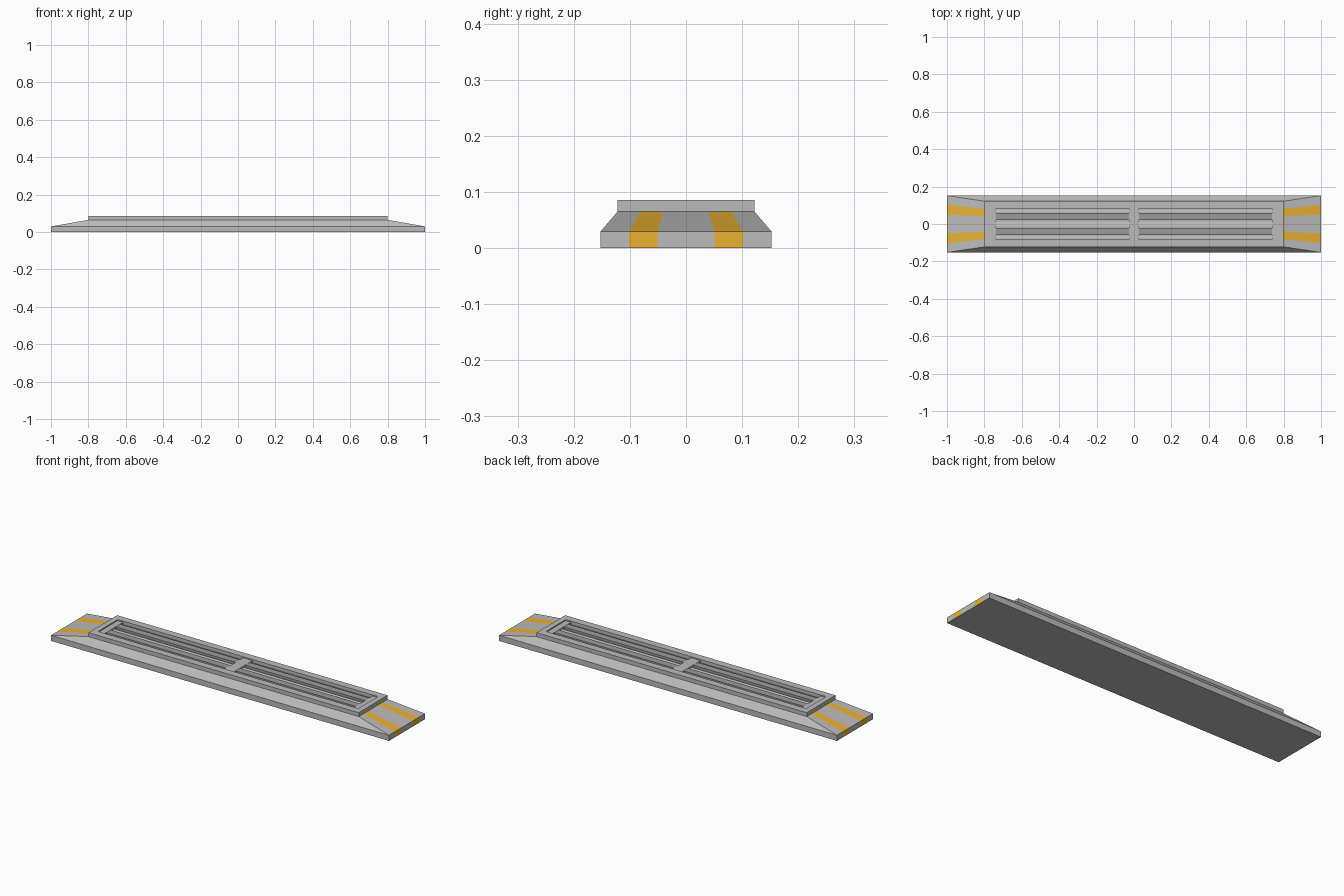
import bpy, bmesh

if "Cube" in bpy.data.objects:
    bpy.data.objects.remove(bpy.data.objects["Cube"])


def material(name, rgb):
    m = bpy.data.materials.new(name)
    m.diffuse_color = (*rgb, 1)
    m.use_nodes = True
    m.node_tree.nodes["Principled BSDF"].inputs["Base Color"].default_value = m.diffuse_color
    return m


grey = material("grey", (0.5, 0.5, 0.5))
orange = material("orange", (0.82, 0.45, 0.03))
dark = material("dark_grey", (0.33, 0.33, 0.33))
light = material("light_grey", (0.68, 0.7, 0.68))


def finish(name, bm, mats):
    bmesh.ops.recalc_face_normals(bm, faces=bm.faces)
    me = bpy.data.meshes.new(name)
    bm.to_mesh(me)
    bm.free()
    for m in mats:
        me.materials.append(m)
    ob = bpy.data.objects.new(name, me)
    bpy.context.collection.objects.link(ob)
    return ob


def box(name, x0, x1, y0, y1, z0, z1, mat):
    bm = bmesh.new()
    bmesh.ops.create_cube(bm, size=1)
    for v in bm.verts:
        v.co = (x1 if v.co.x > 0 else x0, y1 if v.co.y > 0 else y0, z1 if v.co.z > 0 else z0)
    return finish(name, bm, [mat])


# Plinth, ramps, raised rim and recess, lofted as rectangular rings
rings = [(1, 0.152, 0), (1, 0.152, 0.03), (0.8, 0.122, 0.065),
         (0.8, 0.122, 0.086), (0.77, 0.083, 0.086), (0.77, 0.083, 0.066)]
fractions = [-1, -2 / 3, -1 / 3, 1 / 3, 2 / 3, 1]
bm = bmesh.new()
loops = []
for hx, hy, z in rings:
    pts = [(hx, hy * f) for f in fractions] + [(-hx, -hy * f) for f in fractions]
    loops.append([bm.verts.new((x, y, z)) for x, y in pts])
for level, (a, b) in enumerate(zip(loops, loops[1:])):
    for i in range(12):
        j = (i + 1) % 12
        face = bm.faces.new((a[i], a[j], b[j], b[i]))
        # Orange stripes on the two end ramps
        if level < 2 and i % 6 in (1, 3):
            face.material_index = 1
bm.faces.new(loops[0])
bm.faces.new(loops[-1])
finish("track_body", bm, [grey, orange])

# Cross brackets at the ends and centre of the recess
for name, x0, x1 in (("left", -0.77, -0.738), ("centre", -0.028, 0.028), ("right", 0.738, 0.77)):
    box(name + "_bracket", x0, x1, -0.083, 0.083, 0.066, 0.08, grey)

# Long bars: two dark rails and three thin light strips in each half
for side, x0, x1 in (("left", -0.738, -0.028), ("right", 0.028, 0.738)):
    for y in (-0.04, 0.04):
        box(side + "_dark_rail", x0, x1, y - 0.019, y + 0.019, 0.066, 0.079, dark)
    for y, w in ((-0.07, 0.006), (0, 0.01), (0.07, 0.006)):
        box(side + "_light_strip", x0, x1, y - w, y + w, 0.066, 0.072, light)
